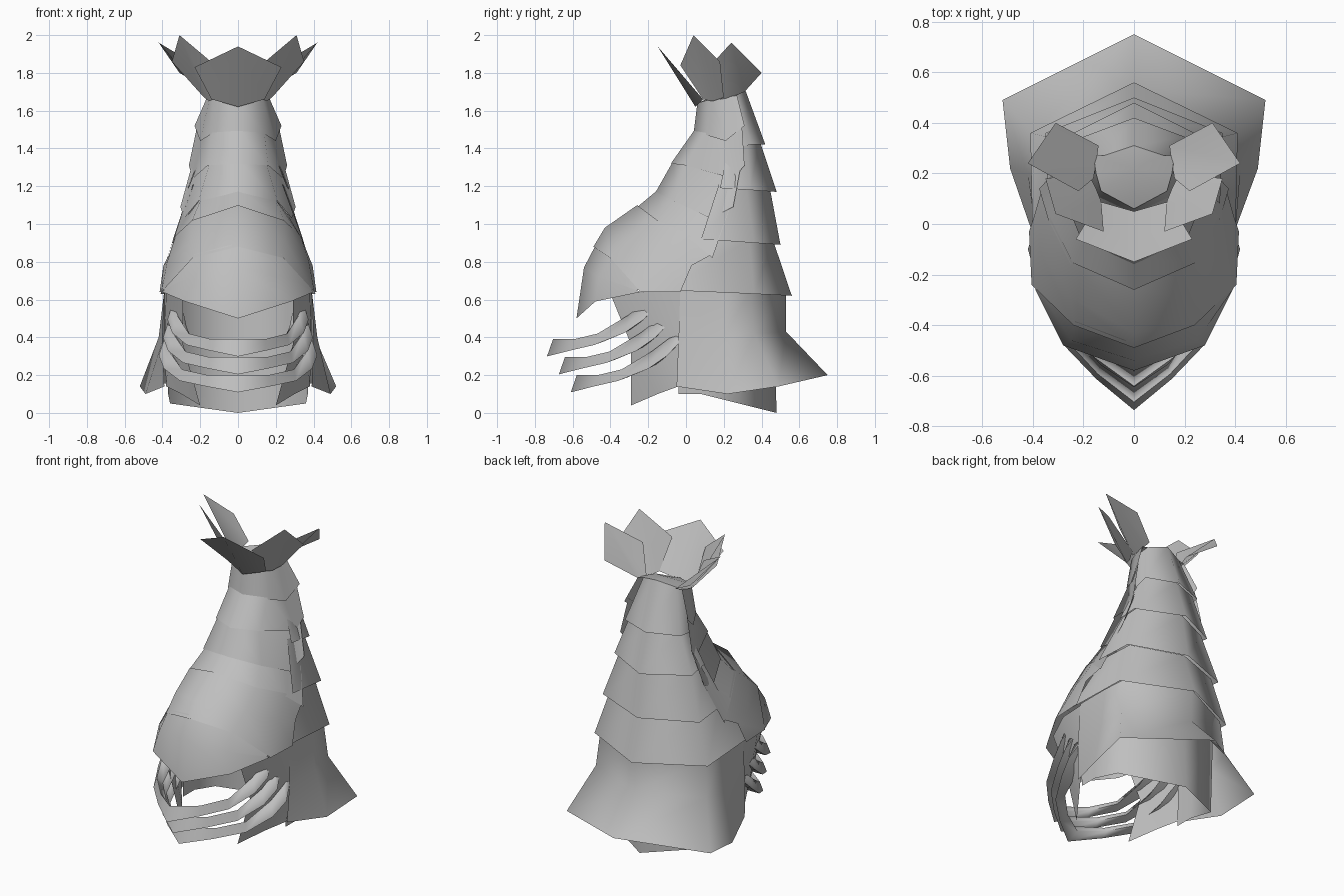
import bpy
import bmesh
from mathutils import Vector

default_cube = bpy.data.objects.get("Cube")
if default_cube:
    bpy.data.objects.remove(default_cube, do_unlink=True)

# One plain grey for the whole shell
GREY = (0.52, 0.52, 0.52, 1.0)
grey = bpy.data.materials.new("plain_grey")
grey.use_nodes = True
grey.diffuse_color = GREY
for node in grey.node_tree.nodes:
    if node.type == 'BSDF_PRINCIPLED':
        node.inputs["Base Color"].default_value = GREY
        node.inputs["Roughness"].default_value = 0.8

AXIS_Y = 0.12


def mesh_part(name, verts, faces):
    """Make a softly shaded sheet whose normals point away from the body axis."""
    bm = bmesh.new()
    points = [bm.verts.new(v) for v in verts]
    for face in faces:
        bm.faces.new([points[i] for i in face])
    bm.normal_update()
    outward = 0.0
    for face in bm.faces:
        middle = face.calc_center_median()
        arm = Vector((middle.x, middle.y - AXIS_Y, 0.0))
        outward += face.normal.dot(arm) * face.calc_area()
    if outward < 0:
        bmesh.ops.reverse_faces(bm, faces=bm.faces[:])
    mesh = bpy.data.meshes.new(name)
    bm.to_mesh(mesh)
    bm.free()
    mesh.materials.append(grey)
    obj = bpy.data.objects.new(name, mesh)
    bpy.context.collection.objects.link(obj)
    bpy.ops.object.select_all(action='DESELECT')
    obj.select_set(True)
    bpy.context.view_layer.objects.active = obj
    bpy.ops.object.shade_smooth_by_angle(angle=2)


def flip(row):
    return [(-x, y, z) for x, y, z in row]


def whole(row):
    """Complete a half row that starts on the centre line."""
    return flip(row)[:0:-1] + list(row)


def strip(name, rows):
    """Skin equal rows of points, from top to bottom."""
    wide = len(rows[0])
    verts = [point for row in rows for point in row]
    faces = []
    for r in range(len(rows) - 1):
        for c in range(wide - 1):
            a = r * wide + c
            faces.append((a, a + 1, a + wide + 1, a + wide))
    mesh_part(name, verts, faces)


def plate(name, *half_rows):
    strip(name, [whole(row) for row in half_rows])


def tuck(row, shrink=0.9):
    """Shrink a hem so the next plate starts just beneath it."""
    return [(x * shrink, AXIS_Y + (y - AXIS_Y) * shrink, z + 0.02) for x, y, z in row]


# Front collar and chest plates, each hem covering the next plate
collar_top = [(0, .06, 1.64), (.13, .13, 1.66), (.15, .2, 1.67), (.16, .27, 1.68)]
front_hems = {
    "front_collar": [(0, .04, 1.48), (.15, .11, 1.47), (.2, .21, 1.44), (.23, .31, 1.52)],
    "front_neck_plate": [(0, -.08, 1.32), (.16, 0, 1.31), (.24, .25, 1.24), (.26, .31, 1.31)],
    "front_shoulder_plate": [(0, -.16, 1.17), (.21, -.06, 1.12), (.285, .13, 1.03), (.305, .25, 1.09)],
    "upper_chest_plate": [(0, -.27, 1.08), (.25, -.16, 1), (.34, .02, .92), (.375, .14, .82)],
}
above = collar_top
for part, hem in front_hems.items():
    plate(part, above, hem)
    above = tuck(hem, 0.92)

# Bulging chest plate and the visor-like plate under it
chest_top = tuck(front_hems["upper_chest_plate"], 0.97)
chest_hem = [(0, -.49, .88), (.24, -.4, .82), (.405, -.24, .64), (.415, -.03, .64)]
plate("chest_plate", chest_top,
      [(0, -.43, .98), (.25, -.29, .91), (.375, -.1, .8), (.395, .03, .78)], chest_hem)
plate("belly_plate", tuck(chest_hem, 0.97)[:-1],
      [(0, -.54, .77), (.25, -.46, .72), (.39, -.26, .65)],
      [(0, -.58, .5), (.28, -.48, .59), (.4, -.24, .64)])

# Back plates overlapping like roof tiles
nape_top = [(0, .31, 1.72), (.12, .27, 1.69), (.14, .18, 1.66)]
back_hems = {
    "nape_plate": [(0, .42, 1.42), (.2, .345, 1.42), (.19, .24, 1.4)],
    "upper_back_plate": [(0, .48, 1.17), (.28, .34, 1.18), (.26, .18, 1.19)],
    "middle_back_plate": [(0, .5, .89), (.35, .36, .9), (.34, .08, .92)],
    "lower_back_plate": [(0, .56, .62), (.41, .36, .63), (.4, -.1, .65)],
}
above = nape_top
for part, hem in back_hems.items():
    plate(part, above, hem)
    above = tuck(hem)

# Rounded neck cap closing the top
cap_ring = whole(collar_top) + [nape_top[1], nape_top[0], flip(nape_top)[1]]
hub = len(cap_ring)
mesh_part("neck_cap", cap_ring + [(0, .22, 1.71)],
          [(i, (i + 1) % hub, hub) for i in range(hub)])

# Flared skirt and the hem hanging inside it
plate("back_skirt",
      [(0, .53, .65), (.38, .34, .65), (.39, .2, .65), (.39, -.03, .65)],
      [(0, .53, .43), (.4, .36, .42), (.42, .2, .4), (.4, -.04, .38)],
      [(0, .75, .2), (.52, .49, .14), (.49, .22, .1), (.39, -.05, .14)])
plate("inner_hem",
      [(0, .46, .6), (.36, .3, .6), (.38, .1, .6), (.38, -.04, .6)],
      [(0, .48, 0), (.36, .28, .05), (.37, .08, .1), (.37, -.04, .1)])

# Hip flaps, one on each side
hip_flap = [
    [(.29, -.4, .63), (.38, -.2, .64), (.39, 0, .64)],
    [(.29, -.29, .36), (.36, -.15, .36), (.39, 0, .36)],
    [(.2, -.29, .04), (.3, -.15, .1), (.38, -.04, .14)],
]
strip("left_hip_flap", hip_flap)
strip("right_hip_flap", [flip(row) for row in hip_flap])

# Ribs: claw-like blades, pointed behind and meeting at the front
rib_path = [(0, -.69, .345), (.14, -.585, .36), (.255, -.46, .39),
            (.31, -.3, .47), (.33, -.21, .54), (.33, -.12, .61)]
rib_size = [.046, .03, .03, .046, .046, .004]


def rib(name, step):
    """Sweep a slanted three-sided section along the path."""
    columns = []
    for (x, y, z), size in zip(rib_path, rib_size):
        centre = Vector((x * (1 + .07 * step), y + .063 * step, z - .095 * step))
        out = Vector((x, y + .1, 0)).normalized() * size
        rise = Vector((0, 0, size))
        section = [centre + out - rise, centre + out * .3 + rise, centre - out - rise * .4]
        columns.append([tuple(p) for p in section + section[:1]])
    strip(name, [flip(c) for c in columns[:0:-1]] + columns)


for step, label in enumerate(("upper", "middle", "lower")):
    rib(label + "_rib", step)


# Crown petals: kinked leaves opening from the neck
def petal(name, outline):
    """Outline runs tip, corner, base, root, base, corner."""
    mesh_part(name, outline, [(0, 1, 2, 3), (0, 3, 4, 5)])


front_half = [(0, -.15, 1.94), (.23, -.06, 1.83), (.14, .09, 1.66), (0, .05, 1.62)]
petal("front_petal", front_half + flip(front_half)[2:0:-1])
side_petal = [(.31, .04, 2), (.35, .18, 1.86), (.18, .2, 1.67),
              (.15, .14, 1.65), (.13, .09, 1.66), (.12, -.03, 1.84)]
rear_petal = [(.42, .24, 1.96), (.31, .4, 1.8), (.14, .31, 1.7),
              (.15, .24, 1.67), (.16, .18, 1.66), (.22, .13, 1.84)]
for label, outline in (("side", side_petal), ("rear", rear_petal)):
    petal("left_" + label + "_petal", outline)
    petal("right_" + label + "_petal", flip(outline))
